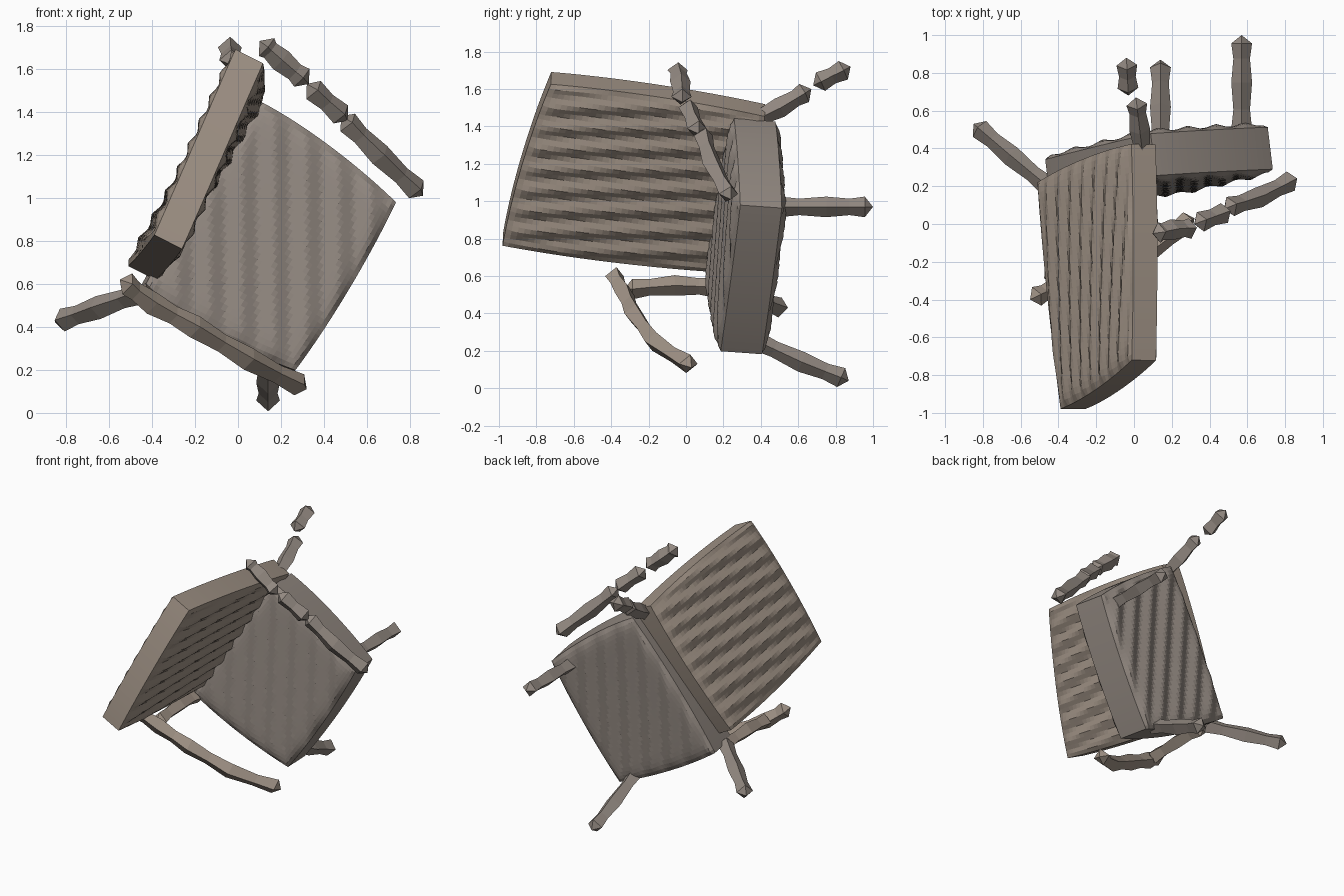
import bpy, bmesh, math
from mathutils import Vector

if "Cube" in bpy.data.objects:
    bpy.data.objects.remove(bpy.data.objects["Cube"])


def material(name, rgb):
    m = bpy.data.materials.new(name)
    m.diffuse_color = (*rgb, 1)
    m.use_nodes = True
    m.node_tree.nodes["Principled BSDF"].inputs["Base Color"].default_value = m.diffuse_color
    return m


BROWN = material("weathered_brown", (0.34, 0.28, 0.23))
GREY = material("weathered_grey", (0.29, 0.25, 0.22))


def finish(bm, name, mat):
    bmesh.ops.recalc_face_normals(bm, faces=bm.faces)
    me = bpy.data.meshes.new(name)
    bm.to_mesh(me)
    bm.free()
    me.materials.append(mat)
    ob = bpy.data.objects.new(name, me)
    bpy.context.collection.objects.link(ob)
    return ob


def panel(name, corners, half, axis, pitch, squeeze, mat, n=36):
    """Thick padded quad with shallow ridges stepped along one world axis."""
    a, b, c, d = map(Vector, corners)
    normal = (c - a).cross(d - b).normalized()
    bm = bmesh.new()
    sides = []
    for s in (1, -1):
        grid = []
        for i in range(n + 1):
            row = []
            for j in range(n + 1):
                u, v = 2 * i / n - 1, 2 * j / n - 1
                edge = max(abs(u), abs(v)) ** 16
                k = 1 - squeeze * u * u * v * v      # soften the corners
                fu, fv = (u * k + 1) / 2, (v * k + 1) / 2
                p = a.lerp(b, fu).lerp(d.lerp(c, fu), fv)
                ridge = abs((p[axis] / pitch) % 1 - 0.5) * 2 - 0.5
                h = half * (1 - 0.2 * edge) + 0.025 * ridge * (1 - edge)
                row.append(bm.verts.new(p + normal * s * h))
            grid.append(row)
        for i in range(n):
            for j in range(n):
                bm.faces.new((grid[i][j], grid[i + 1][j], grid[i + 1][j + 1], grid[i][j + 1]))
        sides.append(grid)

    def rim(g):
        return ([g[i][0] for i in range(n)] + [g[n][j] for j in range(n)]
                + [g[i][n] for i in range(n, 0, -1)] + [g[0][j] for j in range(n, 0, -1)])
    p, q = rim(sides[0]), rim(sides[1])
    for i in range(len(p)):
        j = (i + 1) % len(p)
        bm.faces.new((p[i], p[j], q[j], q[i]))
    return finish(bm, name, mat)


def stick(name, path, r, mat):
    """Four-sided knobbly bar with pointed ends."""
    pts = [Vector(p) for p in path]
    d = (pts[-1] - pts[0]).normalized()
    side = d.cross(Vector((0, 0, 1))).normalized()
    up = side.cross(d)
    # knots: thick at the joints, thin between them
    knots = [(pts[0] + d * r * 0.8, r)]
    for i in range(1, len(pts)):
        p, q = pts[i - 1], pts[i]
        knots.append((p.lerp(q, 0.5), r * 0.8))
        knots.append((q if i < len(pts) - 1 else q - d * r * 0.8, r))
    bm = bmesh.new()
    rings = [[bm.verts.new(c + (side * math.cos(t) + up * math.sin(t)) * w)
              for t in (0, math.pi / 2, math.pi, 3 * math.pi / 2)] for c, w in knots]
    for r0, r1 in zip(rings, rings[1:]):
        for k in range(4):
            m = (k + 1) % 4
            bm.faces.new((r0[k], r0[m], r1[m], r1[k]))
    for ring, tip in ((rings[0], pts[0]), (rings[-1], pts[-1])):
        v = bm.verts.new(tip)
        for k in range(4):
            bm.faces.new((ring[k], ring[(k + 1) % 4], v))
    return finish(bm, name, mat)


# Backrest: the leaning plate on the left
panel("backrest", [(-0.33, -1.01, 0.78), (-0.46, 0.24, 0.63),
                   (0.06, 0.45, 1.50), (0.06, -0.74, 1.68)], 0.09, 2, 0.11, 0.04, BROWN)

# Seat: the tipped plate facing the front
panel("seat", [(-0.49, 0.225, 0.55), (0.26, 0.295, 0.16),
               (0.75, 0.405, 0.98), (0.10, 0.37, 1.47)], 0.14, 0, 0.15, 0.05, GREY)

# Legs sticking out behind the seat, one broken in two
legs = [
    ("leg_right", [(0.57, 0.46, 0.97), (0.57, 0.75, 0.97), (0.57, 1.0, 0.97)]),
    ("leg_bottom", [(0.14, 0.32, 0.28), (0.14, 0.62, 0.14), (0.14, 0.87, 0.04)]),
    ("leg_left", [(-0.42, 0.17, 0.57), (-0.65, 0.36, 0.49), (-0.85, 0.53, 0.42)]),
    ("leg_top", [(0.05, 0.34, 1.42), (0.03, 0.5, 1.5), (0.01, 0.67, 1.6)]),
    ("leg_top_tip", [(-0.03, 0.68, 1.62), (-0.04, 0.88, 1.72)]),
]
for name, path in legs:
    stick(name, path, 0.055, GREY)

# Upper armrest in three broken pieces
arms = [
    [(0.10, -0.05, 1.73), (0.20, -0.03, 1.64), (0.33, -0.02, 1.53)],
    [(0.32, 0.0, 1.53), (0.51, 0.07, 1.36)],
    [(0.48, 0.08, 1.38), (0.66, 0.14, 1.2), (0.86, 0.24, 1.01)],
]
for i, path in enumerate(arms):
    stick("upper_armrest_%d" % (i + 1), path, 0.055, GREY)

# Lower armrest, curving from backrest to the low front corner
stick("lower_armrest", [(-0.55, -0.40, 0.62), (-0.40, -0.33, 0.51), (-0.20, -0.28, 0.40),
                        (0.05, -0.17, 0.25), (0.32, 0.03, 0.11)], 0.055, BROWN)
stick("armrest_brace", [(-0.42, -0.33, 0.53), (-0.43, -0.06, 0.55), (-0.43, 0.2, 0.54)], 0.055, BROWN)
